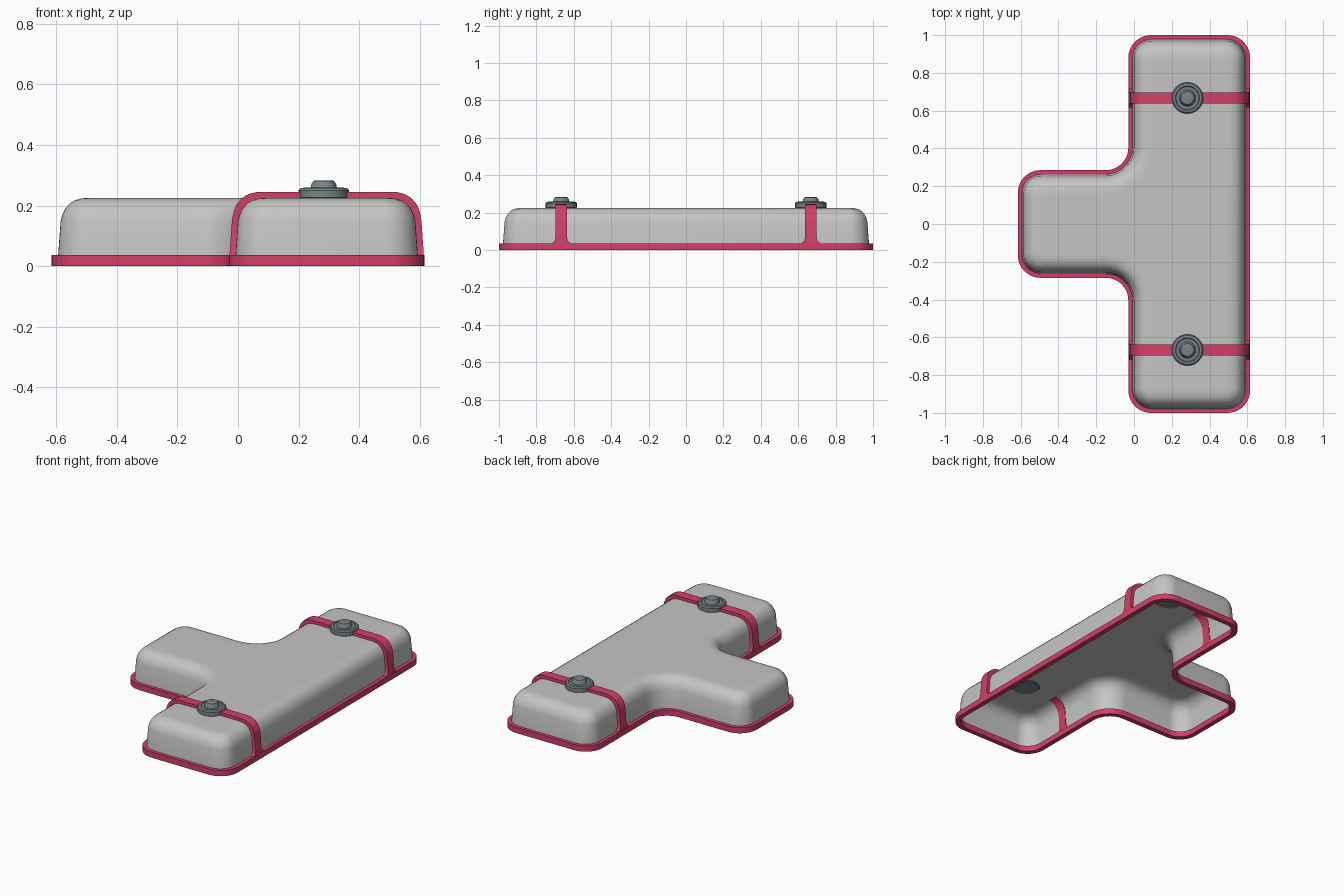
import bpy, bmesh, math
from mathutils import Vector

if "Cube" in bpy.data.objects:
    bpy.data.objects.remove(bpy.data.objects["Cube"], do_unlink=True)


def material(name, rgb):
    m = bpy.data.materials.new(name)
    m.use_nodes = True
    m.diffuse_color = (*rgb, 1)
    m.node_tree.nodes["Principled BSDF"].inputs["Base Color"].default_value = (*rgb, 1)
    return m


GREY = material("light grey", (0.56, 0.56, 0.56))
PINK = material("raspberry", (0.65, 0.05, 0.14))
STEEL = material("steel grey", (0.19, 0.23, 0.245))


def loft(name, rings, mat, close=False, cap_start=False, cap_end=False, angle=35):
    """Skin equal-length closed rings of points into one mesh object."""
    bm = bmesh.new()
    vs = [[bm.verts.new(p) for p in ring] for ring in rings]
    n = len(vs[0])
    pairs = list(zip(vs, vs[1:])) + ([(vs[-1], vs[0])] if close else [])
    for a, b in pairs:
        for i in range(n):
            j = (i + 1) % n
            bm.faces.new((a[i], a[j], b[j], b[i]))
    if cap_start:
        bm.faces.new(vs[0][::-1])
    if cap_end:
        bm.faces.new(vs[-1])
    bmesh.ops.recalc_face_normals(bm, faces=bm.faces)
    me = bpy.data.meshes.new(name)
    bm.to_mesh(me)
    bm.free()
    me.materials.append(mat)
    ob = bpy.data.objects.new(name, me)
    bpy.context.collection.objects.link(ob)
    bpy.ops.object.select_all(action="DESELECT")
    ob.select_set(True)
    bpy.context.view_layer.objects.active = ob
    bpy.ops.object.shade_smooth_by_angle(angle=math.radians(angle))
    return ob


# T-shaped footprint, counter-clockwise
LEFT, RIGHT, INNER, ARM, END = -0.615, 0.615, -0.03, 0.285, 1.0
CORNERS = [Vector(c) for c in (
    (RIGHT, -END), (RIGHT, END), (INNER, END), (INNER, ARM),
    (LEFT, ARM), (LEFT, -ARM), (INNER, -ARM), (INNER, -END))]
STEPS = 10


def outline(inset, z):
    """Footprint moved inwards by inset, with rounded corners, at height z."""
    pts = []
    for i, c in enumerate(CORNERS):
        din = (c - CORNERS[i - 1]).normalized()
        dout = (CORNERS[(i + 1) % len(CORNERS)] - c).normalized()
        convex = din.cross(dout) > 0
        r = max(0.12 - 0.75 * inset, 0.02) if convex else 0.12 + inset
        n_in, n_out = Vector((-din.y, din.x)), Vector((-dout.y, dout.x))
        p = c + (n_in + n_out) * inset
        centre = p - din * r + dout * r
        for k in range(STEPS + 1):
            a = math.pi / 2 * k / STEPS
            q = centre - dout * r * math.cos(a) + din * r * math.sin(a)
            pts.append((q.x, q.y, z))
    return pts


# Domed cover, open underneath
SHELL = [(0.02, 0.01), (0.022, 0.04), (0.03, 0.15), (0.036, 0.172), (0.046, 0.191),
         (0.06, 0.207), (0.078, 0.218), (0.1, 0.2235), (0.118, 0.225), (0.135, 0.225)]
loft("cover", [outline(i, z) for i, z in SHELL], GREY, cap_end=True)

# Flat rim around the base
loft("rim", [outline(i, z) for i, z in ((0, 0), (0, 0.036), (0.03, 0.036), (0.03, 0))],
     PINK, close=True)

# Strap sections: outer inset, outer z, inner inset, inner z, half width
STRAP = [(0.002, 0.01, 0.024, 0.01, 0.05), (0.002, 0.036, 0.024, 0.036, 0.05),
         (0.003, 0.048, 0.026, 0.048, 0.036), (0.004, 0.066, 0.027, 0.066, 0.03),
         (0.01, 0.15, 0.032, 0.15, 0.03), (0.015, 0.178, 0.039, 0.172, 0.03),
         (0.025, 0.203, 0.049, 0.19, 0.03), (0.042, 0.224, 0.062, 0.206, 0.03),
         (0.065, 0.238, 0.079, 0.217, 0.03), (0.09, 0.244, 0.1, 0.223, 0.03),
         (0.115, 0.245, 0.118, 0.2255, 0.03)]


def strap_ring(side, y, row):
    oi, oz, ii, iz, w = row
    edge, s = (INNER, 1) if side == "inner" else (RIGHT, -1)
    xo, xi = edge + s * oi, edge + s * ii
    return [(xo, y - w, oz), (xo, y + w, oz), (xi, y + w, iz), (xi, y - w, iz)]


# Turned knob profile: radius, z
KNOB = [(0.079, 0.222), (0.083, 0.226), (0.083, 0.25), (0.077, 0.257), (0.064, 0.259),
        (0.06, 0.255), (0.044, 0.255), (0.041, 0.27), (0.034, 0.281), (0.028, 0.283)]
SIDES = 32

for label, y in (("front", -0.667), ("back", 0.667)):
    rings = [strap_ring("inner", y, r) for r in STRAP]
    rings += [strap_ring("outer", y, r) for r in reversed(STRAP)]
    loft(label + "_strap", rings, PINK, cap_start=True, cap_end=True)
    turn = [2 * math.pi * k / SIDES for k in range(SIDES)]
    loft(label + "_knob",
         [[(0.283 + r * math.cos(a), y + r * math.sin(a), z) for a in turn] for r, z in KNOB],
         STEEL, cap_start=True, cap_end=True, angle=30)
